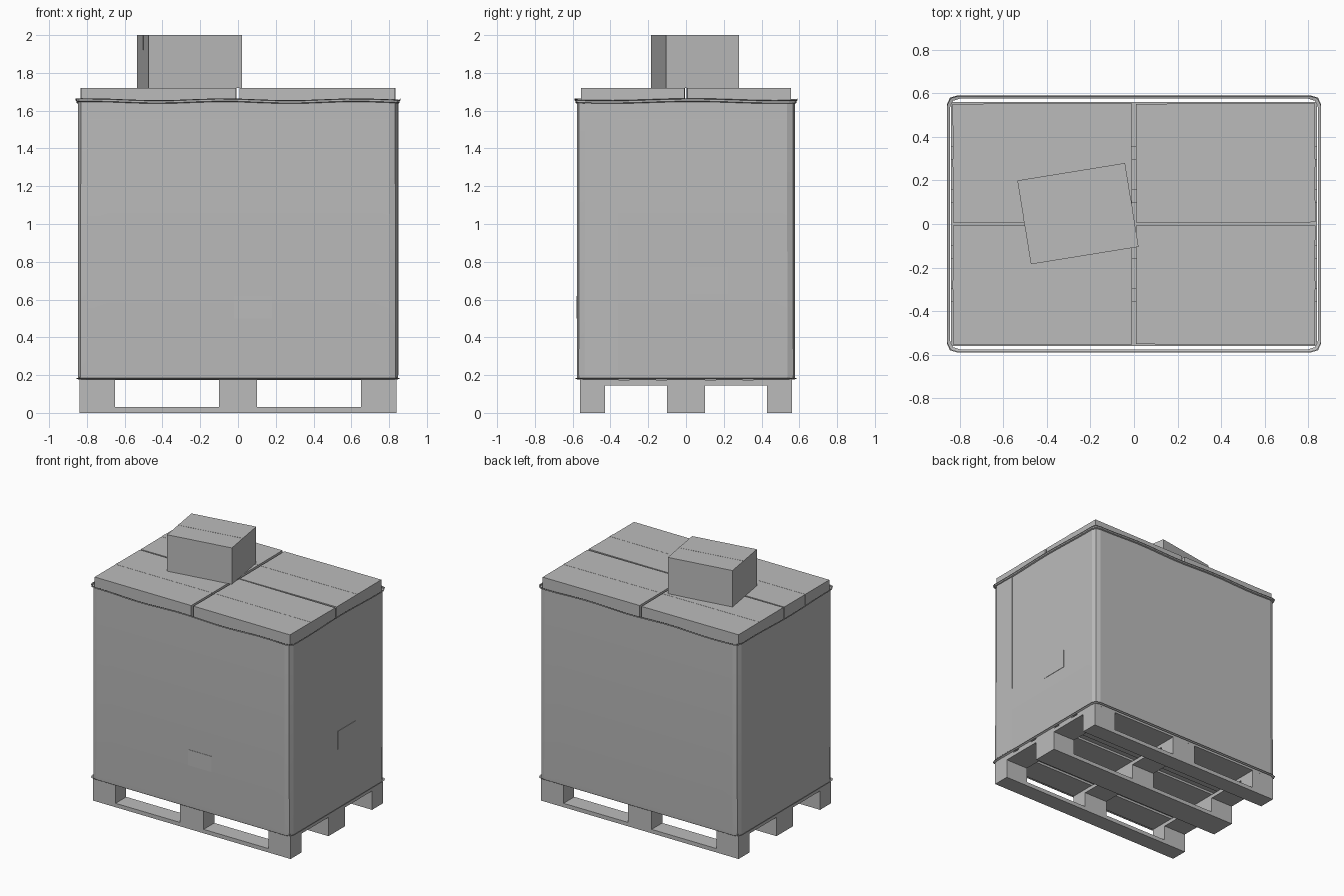
import bpy, bmesh, math
from mathutils import Matrix, Vector

cube = bpy.data.objects.get("Cube")
if cube:
    bpy.data.objects.remove(cube)

grey = bpy.data.materials.new("plain_grey")
grey.use_nodes = True
GREY = (0.5, 0.5, 0.5, 1)
grey.diffuse_color = GREY
grey.node_tree.nodes["Principled BSDF"].inputs["Base Color"].default_value = GREY


def finish(name, bm):
    bmesh.ops.recalc_face_normals(bm, faces=bm.faces)
    mesh = bpy.data.meshes.new(name)
    bm.to_mesh(mesh)
    bm.free()
    obj = bpy.data.objects.new(name, mesh)
    bpy.context.collection.objects.link(obj)
    mesh.materials.append(grey)
    return obj


def block(name, x, y, z, turn=0.0):
    """Box from (low, high) ranges, turned about its own centre."""
    bm = bmesh.new()
    size = [b - a for a, b in (x, y, z)]
    mid = Vector([(a + b) / 2 for a, b in (x, y, z)])
    place = Matrix.Translation(mid) @ Matrix.Rotation(math.radians(turn), 4, 'Z')
    bmesh.ops.create_cube(bm, size=1, matrix=place @ Matrix.Diagonal((*size, 1)))
    return finish(name, bm)


def carton(name, x, y, z, turn=0.0):
    """Closed carton with a strip of tape folded over both ends."""
    block(name, x, y, z, turn)
    cx, cy = sum(x) / 2, sum(y) / 2
    half = (x[1] - x[0]) / 2 + 0.001
    tape = block(name + "_tape", (cx - half, cx + half), (cy - 0.02, cy + 0.02),
                 (z[1] - 0.08, z[1] + 0.001), turn)
    return tape


# Pallet: skids, blocks, cross boards and deck
rows = ((-0.56, -0.43), (-0.1, 0.1), (0.43, 0.56))
columns = ((-0.84, -0.65), (-0.1, 0.1), (0.65, 0.84))
for r, y in enumerate(rows):
    block(f"pallet_skid_{r}", (-0.84, 0.84), y, (0, 0.03))
    for c, x in enumerate(columns):
        block(f"pallet_block_{r}_{c}", x, y, (0.03, 0.145))
for c, x in enumerate(columns):
    block(f"pallet_cross_board_{c}", x, (-0.56, 0.56), (0.145, 0.173))
y = -0.56
for i in range(5):
    width = 0.14 if i % 2 else 0.203
    block(f"pallet_deck_board_{i}", (-0.84, 0.84), (y, y + width), (0.173, 0.19))
    y += width + 0.0578

# Four columns of cartons, each slightly skewed
for i, (sx, sy, turn) in enumerate(((-1, -1, 0), (1, -1, -0.25), (-1, 1, 0.3), (1, 1, 0.3))):
    x = sorted((sx * 0.01, sx * 0.832))
    y = sorted((sy * 0.006, sy * 0.554))
    carton(f"large_carton_{i}", x, y, (0.19, 1.72), turn)

# Loose small carton on top
carton("small_carton", (-0.508, -0.007), (-0.1475, 0.2425), (1.72, 2.0), 9.2)


# Stretch wrap: chamfered tube with a wavy rolled top edge
def wrap_outline(steps=14):
    corners = [(-0.8, -0.576), (0.8, -0.576), (0.832, -0.566), (0.846, -0.535),
               (0.846, 0.535), (0.832, 0.566), (0.8, 0.576), (-0.8, 0.576),
               (-0.832, 0.566), (-0.846, 0.535), (-0.846, -0.535), (-0.832, -0.566)]
    points = []
    for a, b in zip(corners, corners[1:] + corners[:1]):
        a, b = Vector(a), Vector(b)
        n = steps if (b - a).length > 0.5 else 1
        points += [a.lerp(b, k / n) for k in range(n)]
    return points


bm = bmesh.new()
rings = []
outline = wrap_outline()
for z, grow, wave in ((0.185, -0.014, 0), (0.178, 0, 0), (0.2, 0.002, 0), (1.55, 0, 0),
                      (1.642, 0, 1), (1.646, 0.01, 1), (1.656, 0.01, 1), (1.66, -0.014, 1)):
    ring = []
    for p in outline:
        dz = wave * 0.005 * math.sin(p.x * 9 + p.y * 7)
        ring.append(bm.verts.new((p.x + math.copysign(grow, p.x) * (abs(p.x) > 0.79),
                                  p.y + math.copysign(grow, p.y) * (abs(p.y) > 0.53),
                                  z + dz)))
    rings.append(ring)
for low, high in zip(rings, rings[1:]):
    for i in range(len(low)):
        j = (i + 1) % len(low)
        bm.faces.new((low[i], low[j], high[j], high[i]))
wrap = finish("stretch_wrap", bm)
bpy.context.view_layer.objects.active = wrap
wrap.select_set(True)
bpy.ops.object.shade_smooth_by_angle(angle=math.radians(15))

# Paper labels and the overlapping end of the wrap
block("side_label", (0.846, 0.85), (0.0, 0.22), (0.63, 0.77))
block("front_label", (-0.02, 0.18), (-0.58, -0.576), (0.5, 0.62))
block("wrap_overlap", (0.846, 0.849), (-0.535, -0.36), (0.2, 1.64))
